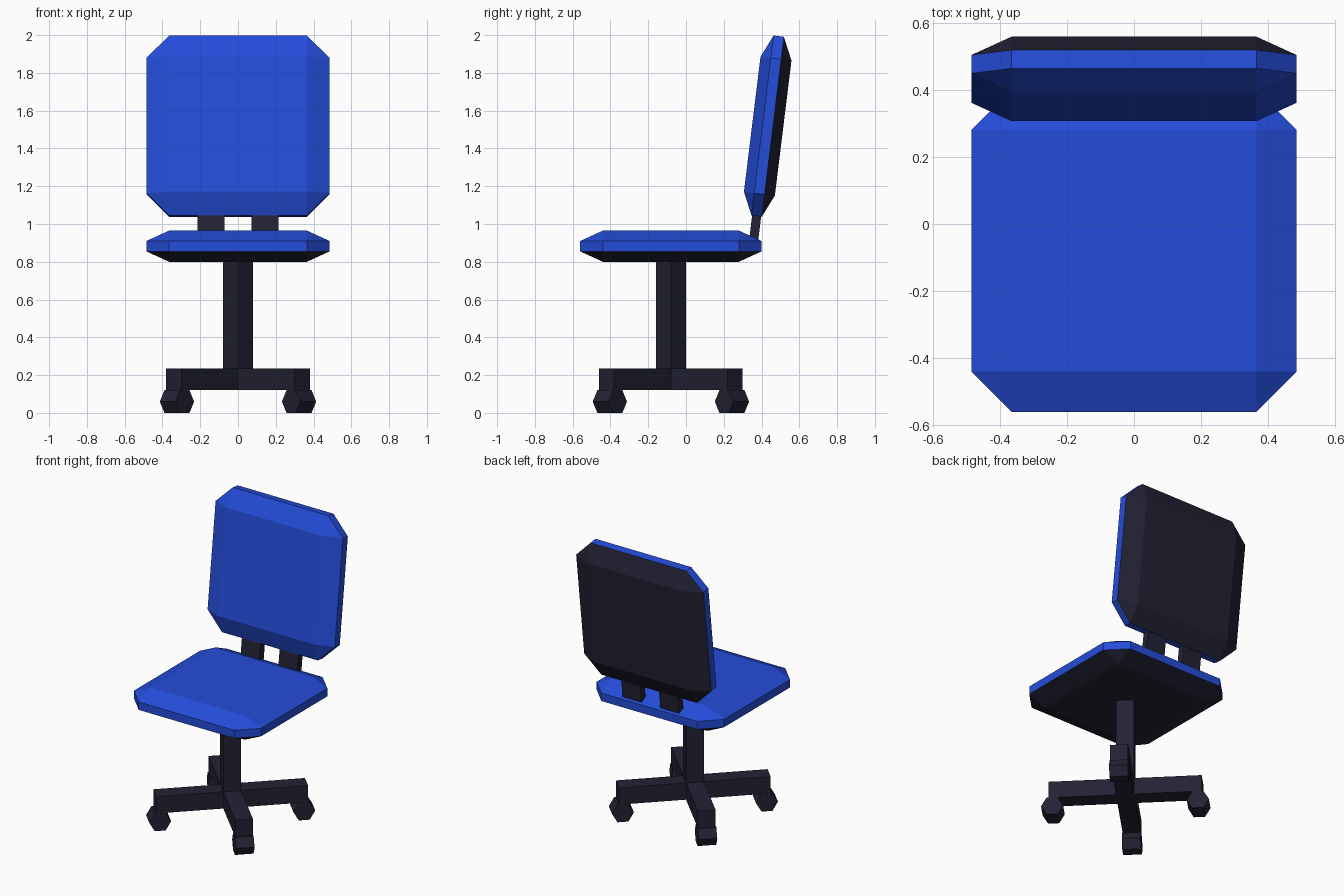
import bpy, bmesh, math
from mathutils import Matrix, Vector

if "Cube" in bpy.data.objects:
    bpy.data.objects.remove(bpy.data.objects["Cube"])


def material(name, colour):
    m = bpy.data.materials.new(name)
    m.diffuse_color = (*colour, 1)
    m.use_nodes = True
    m.node_tree.nodes["Principled BSDF"].inputs["Base Color"].default_value = m.diffuse_color
    return m


BLUE = material("blue fabric", (0.018, 0.074, 0.70))
DARK = material("dark plastic", (0.016, 0.016, 0.034))
TILT = math.radians(-7)
CENTRE = Vector((0, -0.08, 0))


def finish(bm, name, mats, matrix):
    bmesh.ops.recalc_face_normals(bm, faces=bm.faces)
    mesh = bpy.data.meshes.new(name)
    bm.to_mesh(mesh)
    bm.free()
    for m in mats:
        mesh.materials.append(m)
    ob = bpy.data.objects.new(name, mesh)
    ob.matrix_world = matrix
    bpy.context.collection.objects.link(ob)
    return ob


def box(name, size, matrix, offset=(0, 0, 0)):
    bm = bmesh.new()
    bmesh.ops.create_cube(bm, size=1)
    bmesh.ops.scale(bm, vec=size, verts=bm.verts)
    bmesh.ops.translate(bm, vec=offset, verts=bm.verts)
    return finish(bm, name, [DARK], matrix)


def cushion(name, matrix):
    """Chamfered slab, blue on its front and rim, dark on its underside."""
    bm = bmesh.new()
    bmesh.ops.create_cube(bm, size=1)
    bmesh.ops.scale(bm, vec=(0.97, 0.96, 0.36), verts=bm.verts)
    bmesh.ops.bevel(bm, geom=bm.edges[:], offset=0.12, segments=1,
                    affect='EDGES', profile=0.5)
    bmesh.ops.scale(bm, vec=(1, 1, 0.165 / 0.36), verts=bm.verts)
    bmesh.ops.recalc_face_normals(bm, faces=bm.faces)
    bm.normal_update()
    for f in bm.faces:
        f.material_index = 1 if f.normal.z < -0.1 else 0
    return finish(bm, name, [BLUE, DARK], matrix)


# Seat and tilted backrest
cushion("seat", Matrix.Translation((0, -0.08, 0.8825)))
cushion("backrest", Matrix.Translation((0, 0.4325, 1.518))
        @ Matrix.Rotation(math.pi / 2 + TILT, 4, 'X'))

# Two bars joining backrest to seat
for side, x in (("left", -0.144), ("right", 0.144)):
    box(side + "_back_bar", (0.143, 0.048, 0.26),
        Matrix.Translation((x, 0.37, 1.01)) @ Matrix.Rotation(TILT, 4, 'X'))

# Square column turned to the diagonal
W = 0.113
box("column", (W, W, 0.66), Matrix.Translation(CENTRE + Vector((0, 0, 0.50)))
    @ Matrix.Rotation(math.pi / 4, 4, 'Z'))

# Four diagonal arms with six-sided wheels
for i in range(4):
    turn = Matrix.Translation(CENTRE) @ Matrix.Rotation(math.pi / 4 + i * math.pi / 2, 4, 'Z')
    box(f"base_arm_{i + 1}", (0.481, W, 0.115), turn, (0.2405, 0, 0.1775))
    bm = bmesh.new()
    bmesh.ops.create_cone(bm, cap_ends=True, segments=6, radius1=0.0693,
                          radius2=0.0693, depth=0.118)
    # Put a corner of the hexagon on the local x axis so it rests on a flat
    a = bm.verts[:][0].co
    bmesh.ops.rotate(bm, verts=bm.verts, cent=(0, 0, 0),
                     matrix=Matrix.Rotation(-math.atan2(a.y, a.x), 3, 'Z'))
    finish(bm, f"wheel_{i + 1}", [DARK],
           turn @ Matrix.Translation((0.457, 0, 0.06)) @ Matrix.Rotation(math.pi / 2, 4, 'X'))
